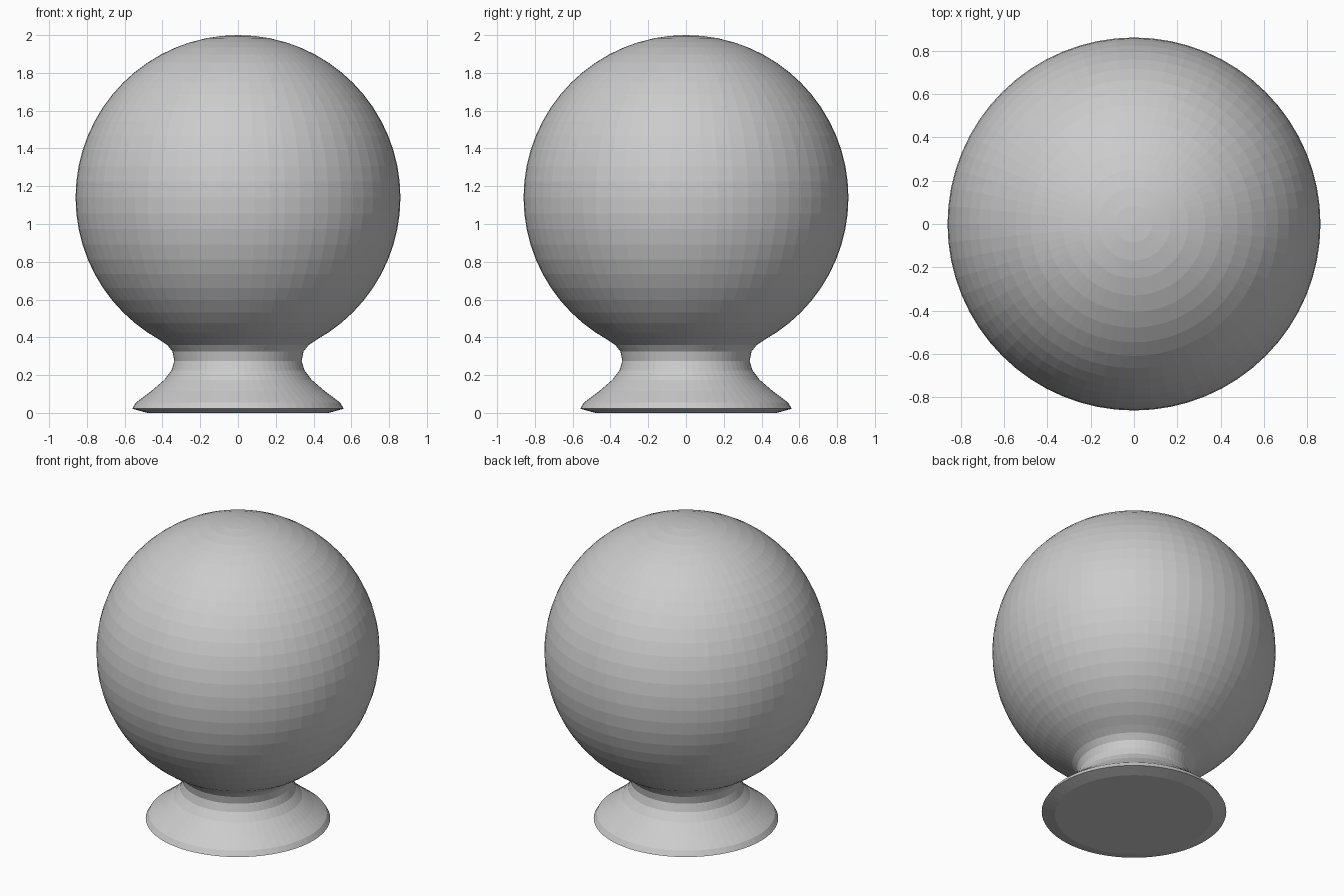
import bpy, bmesh
from math import sin, cos, pi

if "Cube" in bpy.data.objects:
    bpy.data.objects.remove(bpy.data.objects["Cube"])

SIDES = 64


def lathe(name, profile):
    """Revolve (radius, z) points round the z axis; radius 0 makes a pole."""
    bm = bmesh.new()
    rings = []
    for r, z in profile:
        if r == 0:
            rings.append([bm.verts.new((0, 0, z))] * SIDES)
        else:
            rings.append([bm.verts.new((r * cos(2 * pi * i / SIDES), r * sin(2 * pi * i / SIDES), z))
                          for i in range(SIDES)])
    for a, b in zip(rings, rings[1:]):
        for i in range(SIDES):
            j = (i + 1) % SIDES
            corners = list(dict.fromkeys((a[i], a[j], b[j], b[i])))
            bm.faces.new(corners)
    mesh = bpy.data.meshes.new(name)
    bmesh.ops.recalc_face_normals(bm, faces=bm.faces)
    # outward direction check on an open shell
    if sum(f.normal.dot(f.calc_center_median().normalized()) * f.calc_area() for f in bm.faces) < 0:
        bmesh.ops.reverse_faces(bm, faces=bm.faces)
    bm.to_mesh(mesh)
    bm.free()
    obj = bpy.data.objects.new(name, mesh)
    bpy.context.collection.objects.link(obj)
    return obj


# Ball that narrows into the upper neck
RADIUS, CENTRE = 0.86, 1.14
ball = [(RADIUS * sin(pi * k / 32), CENTRE + RADIUS * cos(pi * k / 32)) for k in range(27)]
ball[0] = (0, CENTRE + RADIUS)
lathe("globe", ball + [(0.42, 0.39), (0.375, 0.36), (0.347, 0.325), (0.337, 0.275)])

# Flared foot with a bevelled rim and closed underside
lathe("foot", [(0.337, 0.275), (0.352, 0.225), (0.39, 0.175), (0.46, 0.115),
               (0.54, 0.055), (0.56, 0.022), (0.48, 0.0), (0, 0.0)])
